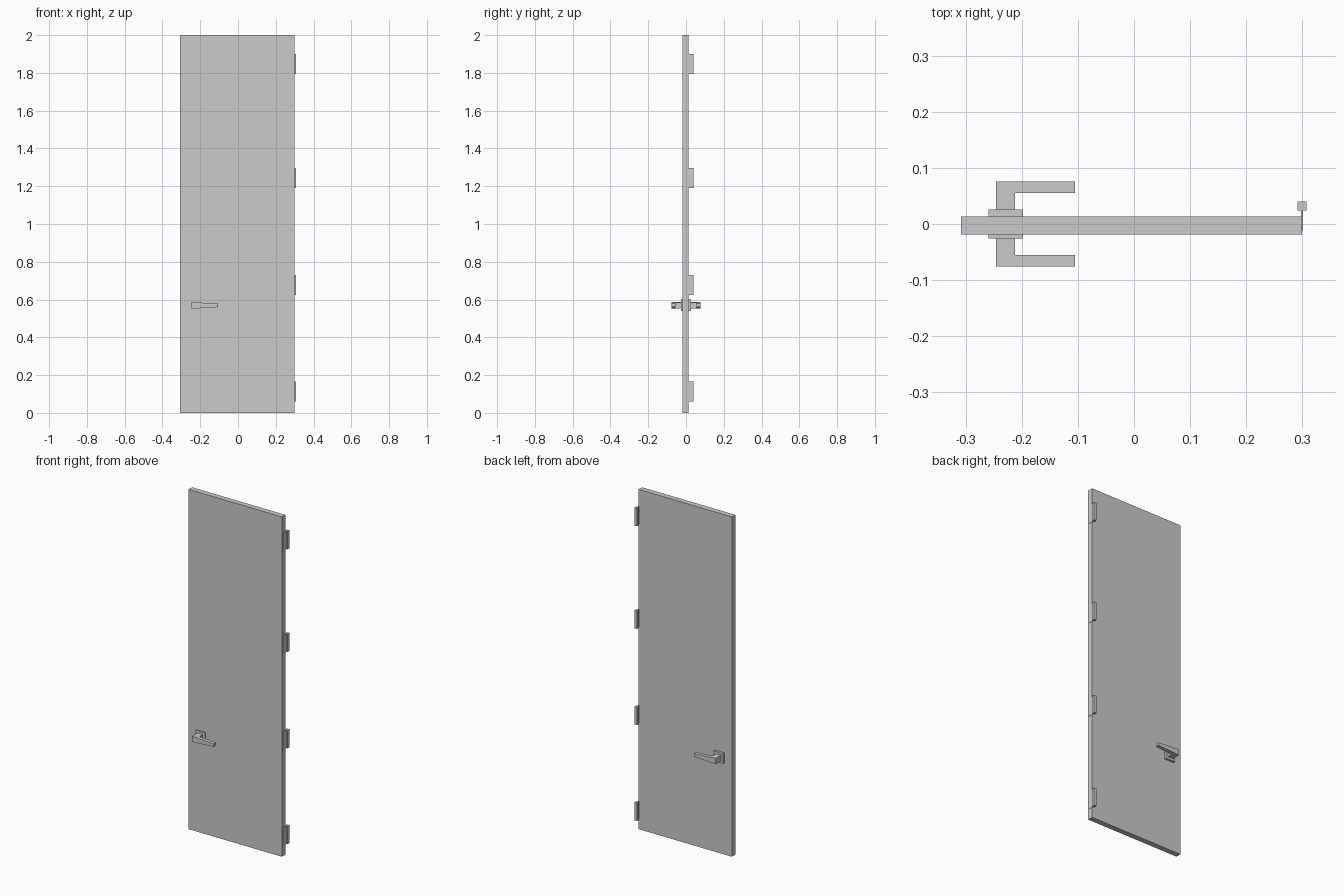
import bpy, bmesh

if "Cube" in bpy.data.objects:
    bpy.data.objects.remove(bpy.data.objects["Cube"])


def finish(name, bm):
    bmesh.ops.recalc_face_normals(bm, faces=bm.faces)
    mesh = bpy.data.meshes.new(name)
    bm.to_mesh(mesh)
    bm.free()
    obj = bpy.data.objects.new(name, mesh)
    bpy.context.collection.objects.link(obj)
    return obj


def box(name, x, y, z):
    """Box from (min, max) ranges on each axis."""
    bm = bmesh.new()
    bmesh.ops.create_cube(bm, size=1)
    for v in bm.verts:
        v.co = [r[0] if c < 0 else r[1] for c, r in zip(v.co, (x, y, z))]
    return finish(name, bm)


def lever(name, side):
    """L-shaped handle: neck out from the door, then a bar tapering in height."""
    yi, yo, base = 0.055 * side, 0.076 * side, 0.02 * side
    # outline in plan: x, y, half height
    outline = [(-0.246, base, 0.017), (-0.246, yo, 0.017), (-0.212, yo, 0.0155),
               (-0.105, yo, 0.009), (-0.105, yi, 0.009), (-0.212, yi, 0.0155),
               (-0.212, base, 0.0155)]
    bm = bmesh.new()
    top = [bm.verts.new((x, y, HANDLE_Z + h)) for x, y, h in outline]
    low = [bm.verts.new((x, y, HANDLE_Z - h)) for x, y, h in outline]
    for ring in (top, low):
        bm.faces.new([ring[i] for i in (0, 1, 2, 5, 6)])
        bm.faces.new([ring[i] for i in (2, 3, 4, 5)])
    n = len(outline)
    for i in range(n):
        j = (i + 1) % n
        bm.faces.new((top[i], top[j], low[j], low[i]))
    return finish(name, bm)


HANDLE_Z = 0.569

# door slab
box("door_panel", (-0.308, 0.299), (-0.019, 0.013), (0, 2))

# handle and square backplate on each face
for label, side, face in (("front", -1, -0.019), ("back", 1, 0.013)):
    box(label + "_handle_plate", (-0.259, -0.198), sorted((face, 0.026 * side)),
        (HANDLE_Z - 0.03, HANDLE_Z + 0.03))
    lever(label + "_handle_lever", side)

# hinges: thin leaf on the door edge and square knuckle behind it
for i, z in enumerate((0.113, 0.677, 1.244, 1.848), 1):
    span = (z - 0.053, z + 0.053)
    box(f"hinge_leaf_{i}", (0.298, 0.301), (-0.012, 0.026), span)
    box(f"hinge_knuckle_{i}", (0.291, 0.307), (0.024, 0.040), span)
